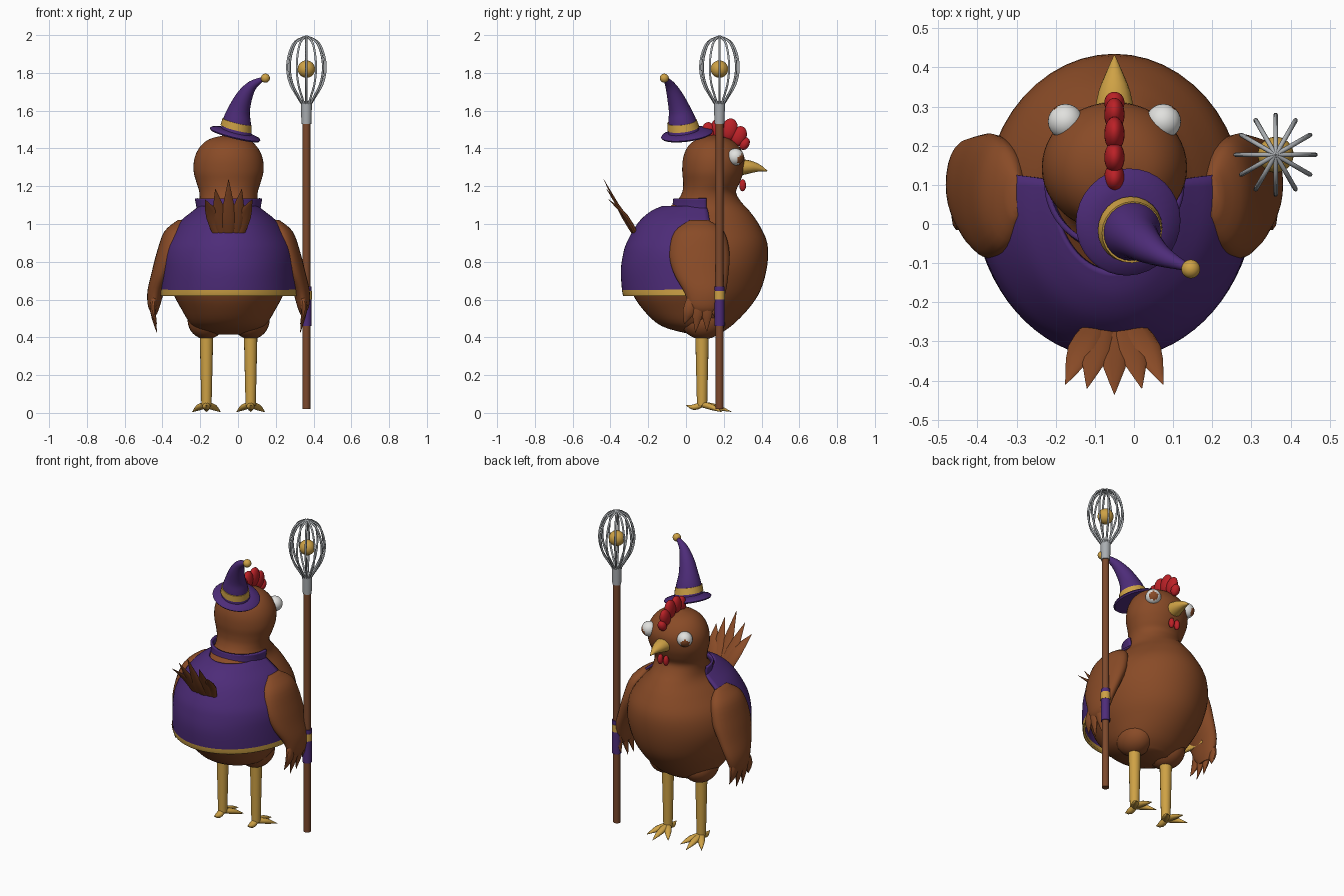
import bpy, bmesh, math
from mathutils import Vector, Matrix

cube = bpy.data.objects.get("Cube")
if cube:
    bpy.data.objects.remove(cube, do_unlink=True)

CX = -0.05           # body centre line
Z = Vector((0, 0, 1))


def material(name, rgb):
    m = bpy.data.materials.new(name)
    m.use_nodes = True
    m.diffuse_color = (*rgb, 1)
    b = m.node_tree.nodes["Principled BSDF"]
    b.inputs["Base Color"].default_value = (*rgb, 1)
    b.inputs["Roughness"].default_value = 0.7
    return m


BROWN = material("feather brown", (0.25, 0.07, 0.02))
WOOD = material("staff wood", (0.2, 0.065, 0.025))
PURPLE = material("cloth purple", (0.075, 0.025, 0.19))
GOLD = material("gold", (0.62, 0.36, 0.06))
RED = material("comb red", (0.5, 0.015, 0.02))
SILVER = material("silver", (0.4, 0.42, 0.44))
WHITE = material("eye white", (0.75, 0.75, 0.73))


def finish(name, bm, mats, angle=50):
    bmesh.ops.recalc_face_normals(bm, faces=bm.faces)
    me = bpy.data.meshes.new(name)
    bm.to_mesh(me)
    bm.free()
    for m in mats:
        me.materials.append(m)
    ob = bpy.data.objects.new(name, me)
    bpy.context.collection.objects.link(ob)
    bpy.ops.object.select_all(action="DESELECT")
    ob.select_set(True)
    bpy.context.view_layer.objects.active = ob
    bpy.ops.object.shade_smooth_by_angle(angle=math.radians(angle))
    return ob


def smooth_rows(rows, steps):
    """Catmull-Rom interpolation of equal-length rows."""
    out = []
    for i in range(len(rows) - 1):
        a, b = rows[max(i - 1, 0)], rows[i]
        c, d = rows[i + 1], rows[min(i + 2, len(rows) - 1)]
        for k in range(steps):
            t = k / steps
            out.append([q + t * ((r - p) / 2 + t * (p - 2.5 * q + 2 * r - s / 2
                        + t * (1.5 * (q - r) + (s - p) / 2)))
                        for p, q, r, s in zip(a, b, c, d)])
    return out + [list(rows[-1])]


def loft(name, rows, mat, steps=1, sides=16, axis=None, side=(1, 0, 0)):
    """Closed loft; each row is x, y, z, half width along side, other half width."""
    rows = smooth_rows(rows, steps)
    pts = [Vector(r[:3]) for r in rows]
    bm = bmesh.new()
    rings = []
    for i, r in enumerate(rows):
        t = Vector(axis) if axis else pts[min(i + 1, len(pts) - 1)] - pts[max(i - 1, 0)]
        t.normalize()
        u = Vector(side)
        u = (u - t * u.dot(t)).normalized()
        v = t.cross(u)
        ring = []
        for k in range(sides):
            a = math.tau * k / sides
            ring.append(bm.verts.new(pts[i] + u * max(r[3], 0.001) * math.cos(a)
                                     + v * max(r[4], 0.001) * math.sin(a)))
        rings.append(ring)
    for a, b in zip(rings, rings[1:]):
        for k in range(sides):
            j = (k + 1) % sides
            bm.faces.new((a[k], a[j], b[j], b[k]))
    bm.faces.new(rings[0])
    bm.faces.new(rings[-1])
    return finish(name, bm, [mat])


def rod(name, x, y, z0, z1, r0, r1, mat):
    return loft(name, [(x, y, z0, r0, r0), (x, y, z1, r1, r1)], mat, axis=Z)


def ball(name, loc, size, mats, tilt=0, spot=None):
    """Ellipsoid; faces looking along spot take the second material."""
    bm = bmesh.new()
    bmesh.ops.create_uvsphere(bm, u_segments=24, v_segments=16, radius=1)
    if spot:
        d = Vector(spot).normalized()
        for f in bm.faces:
            f.material_index = int(f.calc_center_median().normalized().dot(d) > 0.82)
    bm.transform(Matrix.Translation(loc) @ Matrix.Rotation(tilt, 4, "X")
                 @ Matrix.Diagonal((*size, 1)))
    return finish(name, bm, mats)


def drape(name, rows, cy, overlap, mats, trim=0.0):
    """Cloth wrapped round the back; each row is z, half width, rearmost y."""
    n = 40
    bm = bmesh.new()
    grid = []
    for z, rx, back in smooth_rows(rows, 4):
        ring = []
        for k in range(n + 1):
            a = overlap - (math.pi + 2 * overlap) * k / n
            ring.append(bm.verts.new((CX + rx * math.cos(a), cy + (cy - back) * math.sin(a), z)))
        grid.append(ring)
    for a, b in zip(grid, grid[1:]):
        for k in range(n):
            f = bm.faces.new((a[k], a[k + 1], b[k + 1], b[k]))
            f.material_index = int(f.calc_center_median().z < trim)
    ob = finish(name, bm, mats)
    mod = ob.modifiers.new("thickness", "SOLIDIFY")
    mod.thickness, mod.offset = 0.014, 0
    return ob


# Body, neck and head: z, rearmost y, foremost y, half width
outline = [(0.415, 0.03, 0.17, 0.1), (0.46, -0.13, 0.24, 0.19), (0.55, -0.23, 0.33, 0.25),
           (0.65, -0.29, 0.395, 0.3), (0.78, -0.31, 0.43, 0.33), (0.9, -0.29, 0.43, 0.31),
           (1.0, -0.22, 0.385, 0.24), (1.07, -0.12, 0.335, 0.175), (1.12, -0.05, 0.29, 0.155),
           (1.17, -0.02, 0.265, 0.155), (1.22, -0.015, 0.285, 0.17), (1.28, -0.02, 0.305, 0.185),
           (1.35, -0.015, 0.31, 0.18), (1.41, 0.01, 0.28, 0.15), (1.45, 0.06, 0.23, 0.1),
           (1.47, 0.13, 0.16, 0.02)]
loft("body", [(CX, (a + b) / 2, z, w, (b - a) / 2) for z, a, b, w in outline],
     BROWN, steps=4, sides=48, axis=Z)

# Cape with gold hem, and standing collar
drape("cape", [(0.62, 0.355, -0.325), (0.652, 0.355, -0.332), (0.75, 0.353, -0.338),
               (0.83, 0.348, -0.328), (0.9, 0.325, -0.307), (1.0, 0.26, -0.25),
               (1.06, 0.19, -0.185), (1.09, 0.15, -0.12)], 0.08, 0.14, [PURPLE, GOLD], 0.65)
drape("collar", [(1.07, 0.162, -0.075), (1.1, 0.165, -0.065), (1.135, 0.172, -0.06)],
      0.1, 0.05, [PURPLE])

for s, side in ((1, "left"), (-1, "right")):
    def X(dx):
        return CX + s * dx

    # Wing and its finger feathers
    arm = [(0.25, 0.07, 1.02, 0.02, 0.05), (0.28, 0.07, 0.96, 0.06, 0.13),
           (0.31, 0.07, 0.85, 0.07, 0.16), (0.35, 0.08, 0.74, 0.058, 0.145),
           (0.385, 0.1, 0.64, 0.045, 0.11), (0.395, 0.1, 0.56, 0.03, 0.08),
           (0.39, 0.1, 0.52, 0.01, 0.04)]
    loft(side + "_wing", [(X(r[0]), *r[1:]) for r in arm], BROWN, 4, 24, Z)
    for i, (y, z) in enumerate(((-0.01, 0.47), (0.05, 0.425), (0.11, 0.43), (0.18, 0.47))):
        root = 0.1 + (y - 0.09) * 0.6
        loft(f"{side}_wing_feather_{i + 1}",
             [(X(0.39), root, 0.62, 0.02, 0.03), (X(0.4), (root + y) / 2, 0.54, 0.016, 0.033),
              (X(0.38), y, z, 0.001, 0.001)], BROWN, 3, 10)

    # Thigh, leg and toes
    x = X(0.117)
    ball(side + "_thigh", (x, 0.09, 0.49), (0.1, 0.12, 0.1), [BROWN])
    rod(side + "_leg", x, 0.085, 0.04, 0.42, 0.027, 0.036, GOLD)
    toes = ((-0.075, 0.19, 0.005), (0, 0.24, 0.006), (0.075, 0.19, 0.005), (0, 0.0, 0.04))
    for i, (dx, y, z) in enumerate(toes):
        mid = (x + dx * 0.5, (0.085 + y) / 2, 0.03, 0.02, 0.016)
        loft(f"{side}_toe_{i + 1}", [(x, 0.085, 0.045, 0.02, 0.016), mid,
                                     (x + dx, y, z, 0.001, 0.001)], GOLD, 3, 10)

    # Eye with iris, and wattle
    ball(side + "_eye", (X(0.125), 0.262, 1.355), (0.045, 0.045, 0.045),
         [WHITE, BROWN], spot=(s * 0.55, 0.75, -0.3))
    ball(side + "_wattle", (X(0.02), 0.3, 1.205), (0.016, 0.018, 0.032), [RED])

# Beak
loft("beak", [(CX, 0.28, 1.3, 0.052, 0.045), (CX, 0.34, 1.302, 0.04, 0.034),
              (CX, 0.39, 1.295, 0.02, 0.018), (CX, 0.43, 1.28, 0.002, 0.002)], GOLD, 3)

# Comb lobes
for i, (y, z, r) in enumerate(((0.12, 1.49, 0.045), (0.17, 1.505, 0.05), (0.23, 1.5, 0.054),
                               (0.28, 1.465, 0.05), (0.31, 1.425, 0.032))):
    ball(f"comb_lobe_{i + 1}", (CX, y, z), (0.026, r * 0.8, r * 1.1), [RED], -(y - 0.15) * 3)

# Tail fan
for i, (dx, y, z) in enumerate(((-0.125, -0.41, 1.13), (-0.07, -0.42, 1.185), (0, -0.435, 1.235),
                                (0.07, -0.42, 1.185), (0.125, -0.41, 1.13))):
    loft(f"tail_feather_{i + 1}",
         [(CX + dx * 0.3, -0.24, 0.9, 0.025, 0.012),
          (CX + dx * 0.65, -0.33 + abs(dx) * 0.1, 1.04, 0.038, 0.012),
          (CX + dx, y, z, 0.001, 0.001)], BROWN, 3, 10)

# Hat
tilt = Vector((0.25, -0.13, 1)).normalized()
base = Vector((-0.015, 0.005, 1.475))
loft("hat_brim", [(*(base + tilt * h), r, r) for h, r in
                  ((-0.008, 0.132), (0, 0.138), (0.008, 0.132), (0.02, 0.085))],
     PURPLE, sides=32, axis=tilt)
loft("hat_cone", [(-0.012, -0.01, 1.475, 0.085, 0.085), (-0.005, -0.022, 1.55, 0.073, 0.073),
                  (0.008, -0.036, 1.61, 0.057, 0.057), (0.037, -0.06, 1.68, 0.042, 0.042),
                  (0.077, -0.085, 1.735, 0.026, 0.026), (0.135, -0.11, 1.77, 0.01, 0.01)],
     PURPLE, 4, 24)
loft("hat_band", [(-0.01, -0.014, 1.505, 0.085, 0.085), (-0.005, -0.021, 1.542, 0.079, 0.079)],
     GOLD, sides=24, axis=tilt)
ball("hat_bobble", (0.145, -0.115, 1.772), (0.024, 0.024, 0.024), [GOLD])

# Staff with grip and ferrule
SX, SY = 0.362, 0.177
rod("staff", SX, SY, 0.02, 1.55, 0.021, 0.021, WOOD)
rod("staff_grip", SX, SY, 0.46, 0.67, 0.027, 0.027, PURPLE)
rod("grip_band", SX, SY, 0.6, 0.645, 0.029, 0.029, GOLD)
rod("ferrule", SX, SY, 1.53, 1.65, 0.026, 0.03, SILVER)
ball("whisk_ball", (SX, SY, 1.82), (0.046, 0.046, 0.046), [GOLD])

# Whisk wires
curve = bpy.data.curves.new("whisk_wires", "CURVE")
curve.dimensions = "3D"
curve.bevel_depth, curve.bevel_resolution = 0.006, 1
wire = smooth_rows([(0.02, 1.63), (0.045, 1.67), (0.085, 1.74), (0.102, 1.82),
                    (0.092, 1.9), (0.06, 1.965), (0.0, 1.994)], 4)
for k in range(12):
    a = math.tau * k / 12
    sp = curve.splines.new("POLY")
    sp.points.add(len(wire) - 1)
    for p, (r, z) in zip(sp.points, wire):
        p.co = (SX + r * math.cos(a), SY + r * math.sin(a), z, 1)
curve.materials.append(SILVER)
bpy.context.collection.objects.link(bpy.data.objects.new("whisk_wires", curve))
